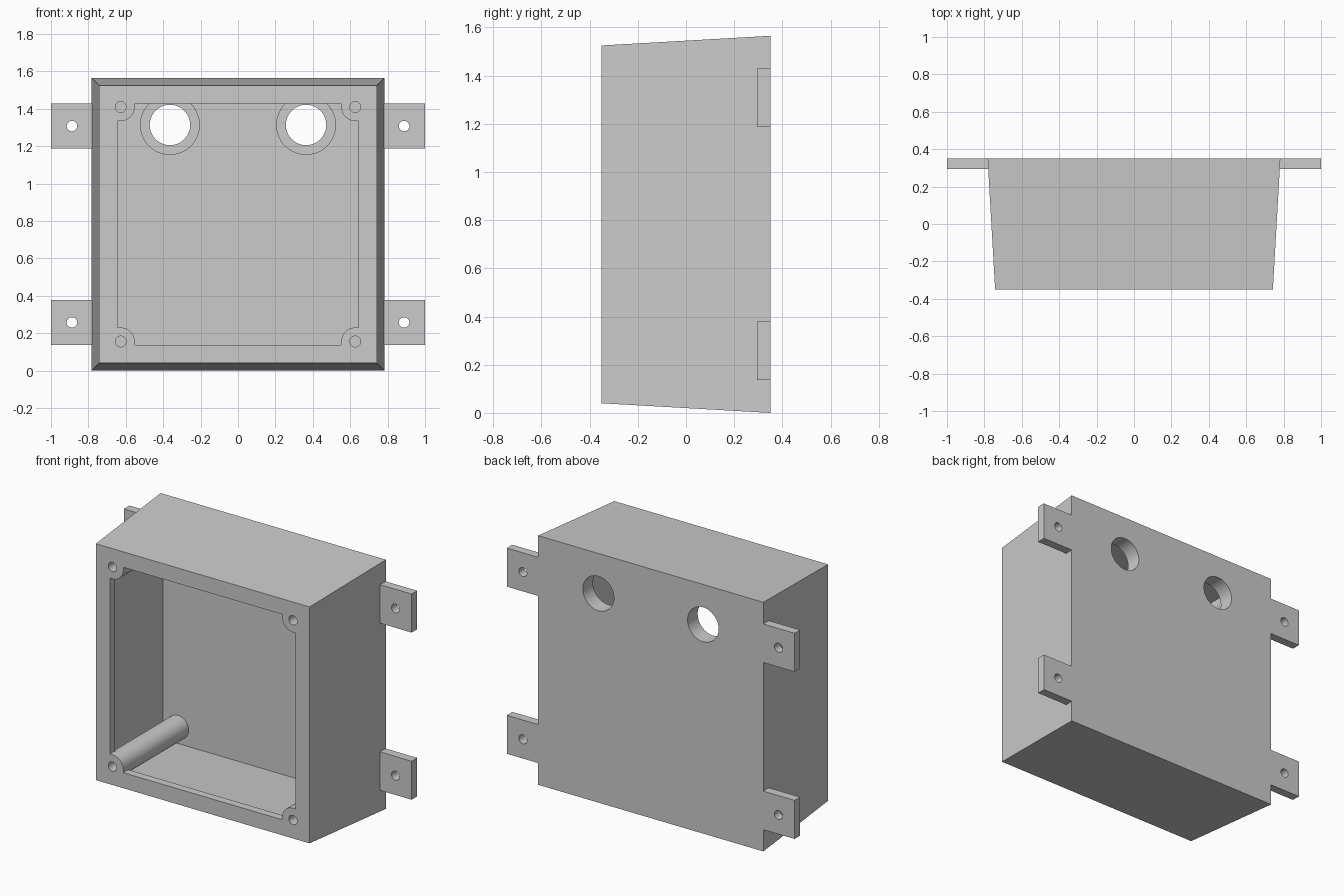
import bpy, bmesh
from math import sin, cos, pi, radians

if "Cube" in bpy.data.objects:
    bpy.data.objects.remove(bpy.data.objects["Cube"])

ZC = 0.7825            # height of the box centre
CORNER = 0.627         # screw post offset from the centre
POST_R = 0.075
SIGNS = [(sx, sz) for sx in (-1, 1) for sz in (-1, 1)]


def prism(name, front, y0, y1, back=None):
    """Loft a front x-z profile (relative to the box centre) to a back one."""
    back = back or front
    bm = bmesh.new()
    a = [bm.verts.new((x, y0, z + ZC)) for x, z in front]
    b = [bm.verts.new((x, y1, z + ZC)) for x, z in back]
    bm.faces.new(a)
    bm.faces.new(b[::-1])
    n = len(a)
    for i in range(n):
        bm.faces.new((a[i], b[i], b[(i + 1) % n], a[(i + 1) % n]))
    bmesh.ops.recalc_face_normals(bm, faces=bm.faces)
    mesh = bpy.data.meshes.new(name)
    bm.to_mesh(mesh)
    bm.free()
    ob = bpy.data.objects.new(name, mesh)
    bpy.context.collection.objects.link(ob)
    return ob


def rect(x0, x1, z0, z1):
    return [(x0, z0), (x1, z0), (x1, z1), (x0, z1)]


def square(h):
    return rect(-h, h, -h, h)


def circle(x, z, r, n=48):
    return [(x + r * cos(2 * pi * i / n), z + r * sin(2 * pi * i / n)) for i in range(n)]


def combine(target, tool, op):
    mod = target.modifiers.new(op, 'BOOLEAN')
    mod.operation = op
    mod.solver = 'EXACT'
    mod.object = tool
    bpy.context.view_layer.objects.active = target
    bpy.ops.object.modifier_apply(modifier=mod.name)
    bpy.data.objects.remove(tool, do_unlink=True)


# Tapered shell, hollowed behind a front lip
box = prism("enclosure_box", square(0.7425), -0.35, 0.35, square(0.7825))
combine(box, prism("cavity", square(0.695), -0.30, 0.30, square(0.73)), 'DIFFERENCE')

# Front opening with rounded corner ears around the screw posts
opening = []
for k in range(4):
    c, s = cos(k * pi / 2), sin(k * pi / 2)
    pts = [(0.645, CORNER - POST_R)]
    for i in range(13):
        t = -pi / 2 - i * pi / 24
        pts.append((CORNER + POST_R * cos(t), CORNER + POST_R * sin(t)))
    pts.append((CORNER - POST_R, 0.645))
    opening += [(round(c * x - s * z, 5), round(s * x + c * z, 5)) for x, z in pts]
combine(box, prism("opening", opening, -0.40, -0.25), 'DIFFERENCE')

# Screw posts with blind holes
for sx, sz in SIGNS:
    x, z = sx * CORNER, sz * CORNER
    combine(box, prism("post", circle(x, z, POST_R - 0.001), -0.325, 0.32), 'UNION')
for sx, sz in SIGNS:
    x, z = sx * CORNER, sz * CORNER
    combine(box, prism("screw_hole", circle(x, z, 0.029, 32), -0.40, 0.10), 'DIFFERENCE')

# Cable entries: inner bosses and through holes in the back wall
for sx in (-1, 1):
    x, z = sx * 0.364, 0.531
    combine(box, prism("boss", circle(x, z, 0.16, 64), 0.25, 0.325), 'UNION')
    combine(box, prism("cable_hole", circle(x, z, 0.108, 64), 0.15, 0.45), 'DIFFERENCE')

# Mounting tabs with screw holes
for sx, sz in SIGNS:
    z = sz * 0.525
    xs = sorted((sx * 0.752, sx * 1.0))
    tab = prism("mounting_tab", rect(xs[0], xs[1], z - 0.121, z + 0.121), 0.295, 0.35)
    combine(tab, prism("tab_hole", circle(sx * 0.888, z, 0.028, 32), 0.2, 0.45), 'DIFFERENCE')
    combine(box, tab, 'UNION')

# Smooth round walls, crisp edges
bpy.ops.object.select_all(action='DESELECT')
box.select_set(True)
bpy.context.view_layer.objects.active = box
bpy.ops.object.shade_smooth_by_angle(angle=radians(30))
